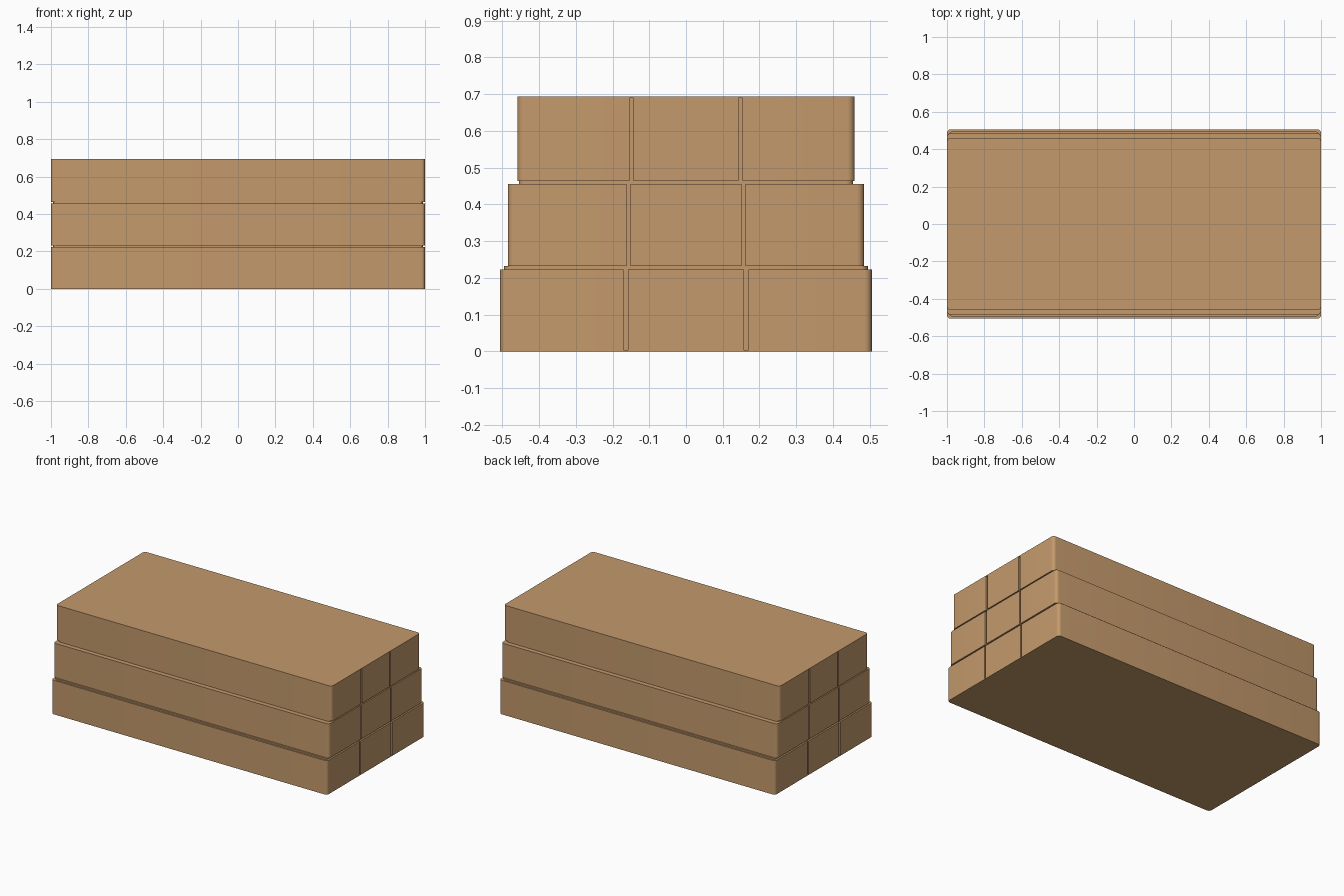
import bpy
import bmesh
import math

cube = bpy.data.objects.get("Cube")
if cube:
    bpy.data.objects.remove(cube, do_unlink=True)

wood = bpy.data.materials.new("tan wood")
wood.use_nodes = True
TAN = (0.552, 0.323, 0.150, 1)
wood.diffuse_color = TAN
bsdf = wood.node_tree.nodes["Principled BSDF"]
bsdf.inputs["Base Color"].default_value = TAN
bsdf.inputs["Roughness"].default_value = 0.8

DEPTH = 0.012     # how far the end grooves and seams are set in
GROOVE = 0.011    # groove width
RADIUS = 0.02     # vertical corner rounding
STEPS = 6


def outline(hx, hy, groove_y=None):
    """Rounded rectangle, optionally with two notches in each end."""
    def corner(cx, cy, start):
        return [(cx + RADIUS * math.cos(start + math.pi / 2 * i / STEPS),
                 cy + RADIUS * math.sin(start + math.pi / 2 * i / STEPS))
                for i in range(STEPS + 1)]

    cx, cy = hx - RADIUS, hy - RADIUS
    right_end = corner(cx, -cy, -math.pi / 2)
    if groove_y:
        for y in (-groove_y, groove_y):
            low, high = y - GROOVE / 2, y + GROOVE / 2
            right_end += [(hx, low), (hx - DEPTH, low), (hx - DEPTH, high), (hx, high)]
    right_end += corner(cx, cy, 0)
    return right_end + [(-x, -y) for x, y in right_end]


def prism(name, points, z0, z1):
    bm = bmesh.new()
    face = bm.faces.new([bm.verts.new((x, y, z0)) for x, y in points])
    top = bmesh.ops.extrude_face_region(bm, geom=[face])["geom"]
    verts = [v for v in top if isinstance(v, bmesh.types.BMVert)]
    bmesh.ops.translate(bm, verts=verts, vec=(0, 0, z1 - z0))
    bmesh.ops.recalc_face_normals(bm, faces=bm.faces)
    mesh = bpy.data.meshes.new(name)
    bm.to_mesh(mesh)
    bm.free()
    mesh.materials.append(wood)
    obj = bpy.data.objects.new(name, mesh)
    bpy.context.collection.objects.link(obj)
    bpy.ops.object.select_all(action='DESELECT')
    obj.select_set(True)
    bpy.context.view_layer.objects.active = obj
    bpy.ops.object.shade_smooth_by_angle(angle=math.radians(30))
    return obj


# Three stepped layers of beams, grooved at both ends
CAP = 0.004
prism("bottom_beams", outline(1, 0.506, 0.164), CAP, 0.223)
prism("middle_beams", outline(1, 0.485, 0.156), 0.232, 0.456)
prism("top_beams", outline(1, 0.459, 0.148), 0.463, 0.694 - CAP)

# Thin faces closing the grooves above and below
prism("base_sheet", outline(1, 0.506), 0, CAP)
prism("top_sheet", outline(1, 0.459), 0.694 - CAP, 0.694)

# Recessed seams between the layers
prism("lower_seam", outline(1 - DEPTH, 0.495), 0.223, 0.232)
prism("upper_seam", outline(1 - DEPTH, 0.455), 0.456, 0.463)
